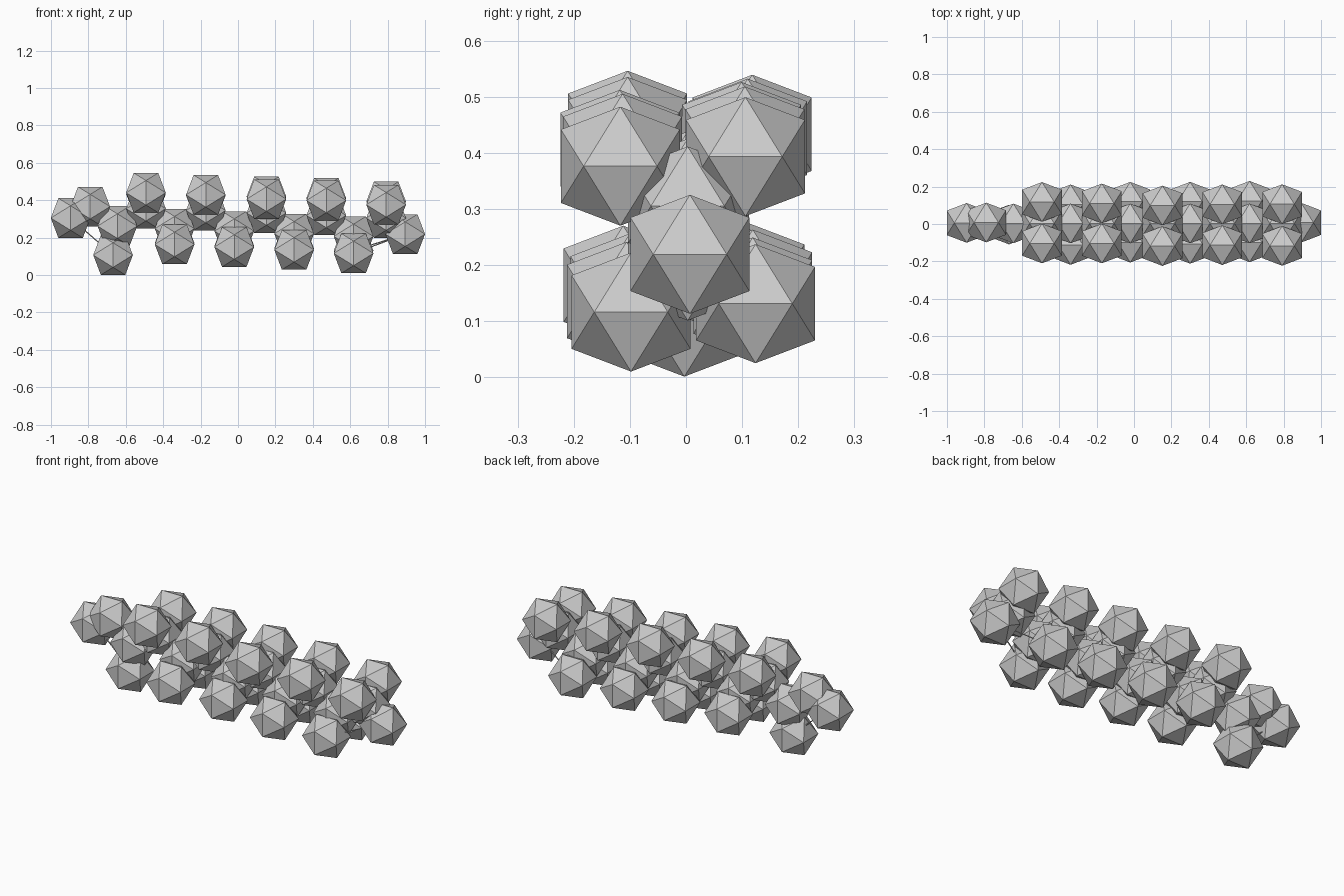
import bpy, bmesh
from mathutils import Vector

if "Cube" in bpy.data.objects:
    bpy.data.objects.remove(bpy.data.objects["Cube"])

A = 0.0655                 # half edge of each icosahedral ball
PHI = (1 + 5 ** 0.5) / 2

# Shared flat-faced icosahedron, built from three golden rectangles
bm = bmesh.new()
for s in (-1, 1):
    for t in (-1, 1):
        for v in ((s, 0, t * PHI), (0, s * PHI, t), (s * PHI, t, 0)):
            bm.verts.new(Vector(v) * A)
bmesh.ops.convex_hull(bm, input=bm.verts)
bmesh.ops.recalc_face_normals(bm, faces=bm.faces)
ball_mesh = bpy.data.meshes.new("ball")
bm.to_mesh(ball_mesh)
bm.free()


def ball(name, x, y, z):
    ob = bpy.data.objects.new(name, ball_mesh)
    ob.location = (x, y, z)
    bpy.context.collection.objects.link(ob)
    return Vector((x, y, z))


def rod(name, p, q, r=0.003):
    d = q - p
    bpy.ops.mesh.primitive_cylinder_add(vertices=6, radius=r, depth=d.length,
                                        location=(p + q) / 2)
    ob = bpy.context.object
    ob.name = name
    ob.rotation_mode = 'QUATERNION'
    ob.rotation_quaternion = d.to_track_quat('Z', 'Y')


# Acid head at the left end
head = ball("head_carbon", -0.645, 0.003, 0.262)
low = ball("head_lower_oxygen", -0.668, -0.003, 0.107)
up = ball("head_upper_oxygen", -0.79, 0.008, 0.366)
tip = ball("head_hydrogen", -0.895, 0.006, 0.305)
for p, q in ((head, low), (head, up), (up, tip), (tip, low)):
    rod("head_rod", p, q)

# Zigzag chain: x, carbon z, front hydrogen y and z, back hydrogen y and z
chain = [
    (-0.492, 0.355, -0.104, 0.440, 0.118, 0.433),
    (-0.339, 0.248, -0.112, 0.164, 0.105, 0.171),
    (-0.172, 0.345, -0.104, 0.429, 0.110, 0.426),
    (-0.020, 0.235, -0.100, 0.150, 0.119, 0.157),
    (0.152, 0.332, -0.118, 0.406, 0.099, 0.420),
    (0.300, 0.221, -0.106, 0.135, 0.119, 0.143),
    (0.472, 0.319, -0.113, 0.399, 0.105, 0.412),
    (0.618, 0.207, -0.098, 0.116, 0.124, 0.131),
    (0.792, 0.305, -0.117, 0.376, 0.106, 0.393),
]
prev = head
for x, cz, fy, fz, by, bz in chain:
    c = ball("chain_carbon", x, 0.003, cz)
    front = ball("front_hydrogen", x, fy, fz)
    back = ball("back_hydrogen", x, by, bz)
    for p, q in ((prev, c), (c, front), (c, back)):
        rod("chain_rod", p, q)
    if x == 0.618:
        low_front, low_back = front, back
    prev = c

# Last hydrogen on the right end, with thin struts to the lower pair
end = ball("end_hydrogen", 0.894, 0.007, 0.219)
for p in (prev, low_front, low_back):
    rod("end_rod", p, end)
